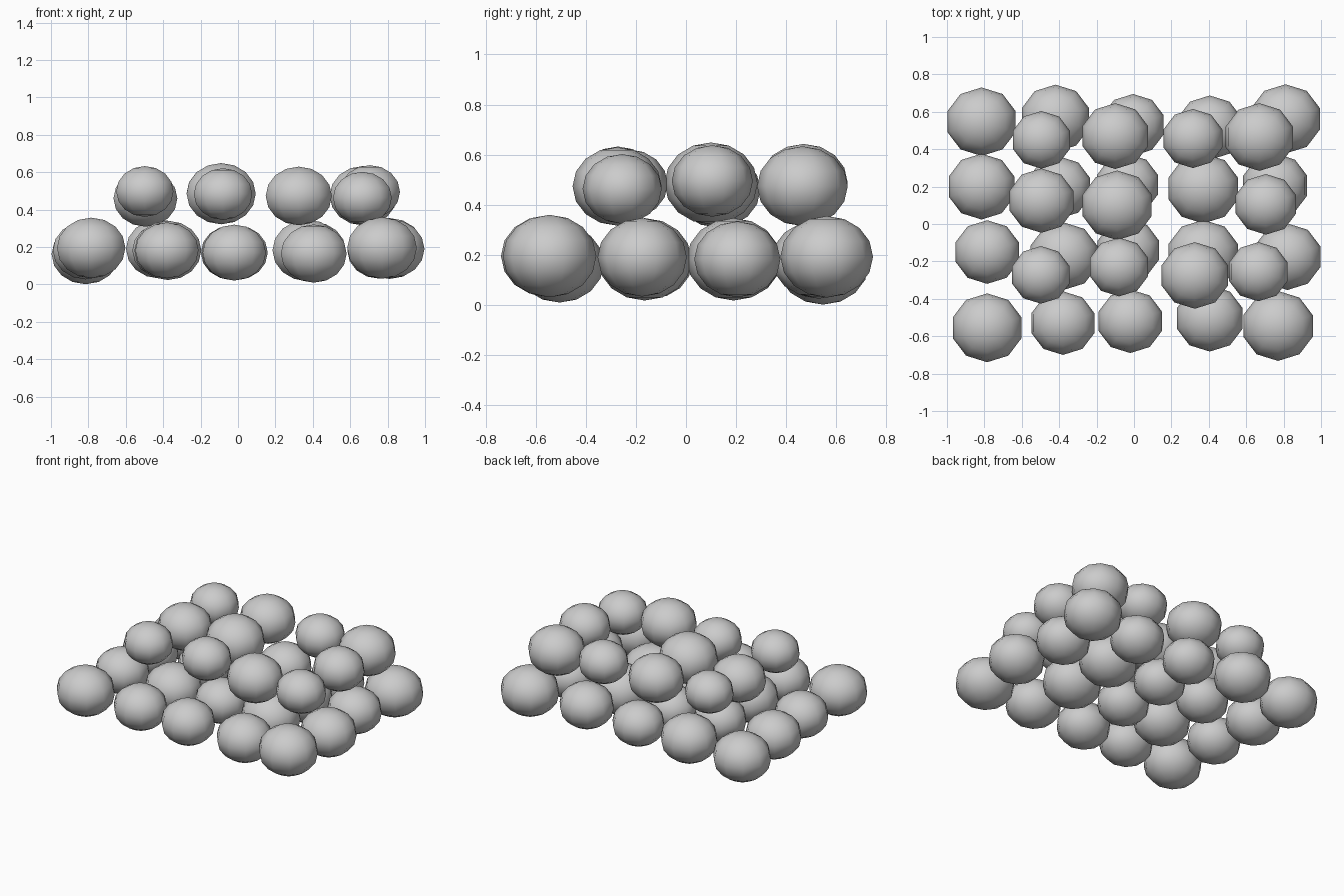
import bpy

SQUASH = 0.88    # balls are slightly flattened in height
WIDEN = 1.045    # makes the ten-sided outline as wide as it is deep


def ball(name, x, y, r, z):
    bpy.ops.mesh.primitive_uv_sphere_add(segments=10, ring_count=8, radius=1, location=(x, y, z))
    o = bpy.context.object
    o.name = name
    o.scale = (r * WIDEN, r, r * SQUASH)
    bpy.ops.object.shade_smooth()


# Lower layer: rows front to back, (x, y, radius[, height])
lower = [
    [(-.785, -.555, .184, .195), (-.38, -.53, .17), (-.02, -.52, .17, .17),
     (.405, -.505, .177, .165), (.77, -.545, .187, .195)],
    [(-.785, -.15, .17), (-.375, -.172, .18), (-.03, -.14, .165, .17),
     (.37, -.165, .187), (.82, -.175, .178, .19)],
    [(-.815, .2, .176), (-.4, .195, .166), (-.035, .21, .165, .17),
     (.37, .19, .187), (.755, .205, .172)],
    [(-.815, .547, .183, .162), (-.42, .565, .18, .19), (-.005, .53, .165, .17),
     (.405, .515, .172), (.81, .562, .185, .192)],
]
# Upper layer, resting in the hollows, one ball left out
upper = [
    [(-.498, -.272, .154, .497), (-.08, -.23, .157, .483),
     (.325, -.275, .178, .473), (.665, -.255, .158, .463)],
    [(-.495, .125, .172, .46), (-.09, .1, .186, .485), (.705, .105, .162, .495)],
    [(-.495, .45, .154, .49), (-.1, .47, .176, .488),
     (.315, .457, .158, .485), (.67, .465, .181, .474)],
]

for label, layer in (("lower_ball", lower), ("upper_ball", upper)):
    for i, row in enumerate(layer):
        for j, (x, y, r, *h) in enumerate(row):
            ball(f"{label}_{i + 1}_{j + 1}", x, y, r, h[0] if h else .182)
